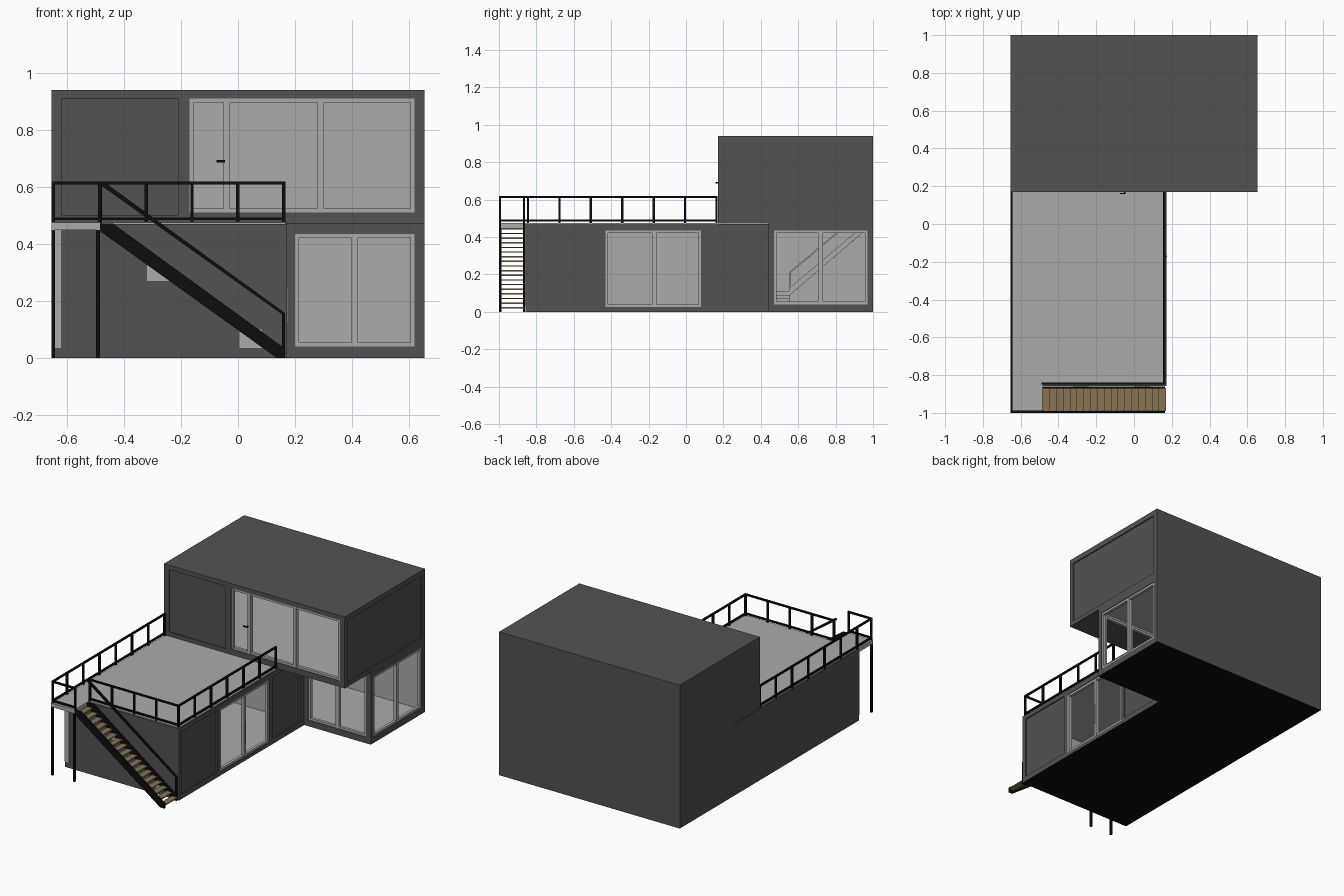
import bpy, bmesh
from mathutils import Vector

cube = bpy.data.objects.get("Cube")
if cube:
    bpy.data.objects.remove(cube, do_unlink=True)


def material(name, rgb):
    m = bpy.data.materials.new(name)
    m.use_nodes = True
    m.diffuse_color = (*rgb, 1)
    bsdf = next(n for n in m.node_tree.nodes if n.type == 'BSDF_PRINCIPLED')
    bsdf.inputs["Base Color"].default_value = (*rgb, 1)
    return m


DARK = material("dark grey cladding", (0.085, 0.085, 0.085))
LIGHT = material("light grey", (0.41, 0.41, 0.41))
BLACK = material("black steel", (0.004, 0.004, 0.004))
WOOD = material("brown wood", (0.24, 0.175, 0.09))


def finish(name, bm, mats):
    bmesh.ops.recalc_face_normals(bm, faces=bm.faces)
    me = bpy.data.meshes.new(name)
    bm.to_mesh(me)
    bm.free()
    for m in mats:
        me.materials.append(m)
    ob = bpy.data.objects.new(name, me)
    bpy.context.scene.collection.objects.link(ob)
    return ob


def add_box(bm, lo, hi):
    lo, hi = Vector(lo), Vector(hi)
    new = bmesh.ops.create_cube(bm, size=1)["verts"]
    for v in new:
        v.co = (lo + hi) / 2 + v.co * (hi - lo)


def boxes(name, spans, mat):
    bm = bmesh.new()
    for lo, hi in spans:
        add_box(bm, lo, hi)
    return finish(name, bm, [mat])


def prism(name, pts, along, a, b, mat):
    """Extrude a side profile along the x or y axis."""
    place = (lambda p, d: (d, *p)) if along == 'x' else (lambda p, d: (p[0], d, p[1]))
    bm = bmesh.new()
    face = bm.faces.new([bm.verts.new(place(p, a)) for p in pts])
    new = bmesh.ops.extrude_face_region(bm, geom=[face])["geom"]
    shift = Vector((b - a, 0, 0) if along == 'x' else (0, b - a, 0))
    bmesh.ops.translate(bm, vec=shift, verts=[g for g in new if isinstance(g, bmesh.types.BMVert)])
    return finish(name, bm, [mat])


def on_wall(side, plane, u0, u1, z0, z1, d0, d1):
    """Box on a front (-y) or left (+x) wall, from depth d0 to d1 behind it."""
    if side == 'front':
        return (u0, plane + d0, z0), (u1, plane + d1, z1)
    return (plane - d1, u0, z0), (plane - d0, u1, z1)


def container(name, lo, hi, cuts, t=0.025):
    """Hollow box with cut openings and shallow recesses, lined in light grey."""
    ilo, ihi = Vector(lo) + Vector((t, t, t)), Vector(hi) - Vector((t, t, t))
    ob = boxes(name, [(lo, hi)], DARK)
    helpers = [boxes("cutter", [c], DARK) for c in [(ilo, ihi)] + cuts]
    for h in helpers:
        h.hide_render = True
        mod = ob.modifiers.new("cut", 'BOOLEAN')
        mod.operation, mod.solver, mod.object = 'DIFFERENCE', 'EXACT', h
    bpy.context.view_layer.update()
    dg = bpy.context.evaluated_depsgraph_get()
    me = bpy.data.meshes.new_from_object(ob.evaluated_get(dg))
    ob.modifiers.clear()
    ob.data = me
    for h in helpers:
        bpy.data.objects.remove(h, do_unlink=True)
    me.materials.clear()
    for m in (DARK, LIGHT, BLACK):
        me.materials.append(m)
    e = 0.001
    for p in me.polygons:
        c = p.center
        inside = all(ilo[i] - e < c[i] < ihi[i] + e for i in range(3))
        p.material_index = 1 if inside else 2 if c.z < e else 0
    return ob


def window(name, side, plane, u0, u1, z0, z1, mullions, w=0.014):
    """Frame bars set just inside an opening."""
    cols = [(u0, u0 + w), (u1 - w, u1)] + [(m - w * .8, m + w * .8) for m in mullions]
    spans = [on_wall(side, plane, a, b, z0, z1, 0.003, 0.024) for a, b in cols]
    spans += [on_wall(side, plane, u0, u1, a, b, 0.004, 0.023)
              for a, b in ((z0, z0 + w), (z1 - w, z1))]
    boxes(name, spans, LIGHT)


L, R, A, F, D = -0.655, 0.655, 0.172, -0.857, 0.472   # main planes
MID, UP = 0.44, 0.17

# Openings: name, wall, plane, extent, mullions
upper_win = ('front', UP, -0.17, 0.62, 0.51, 0.91)
room_front = ('front', MID, 0.2, 0.62, 0.04, 0.435)
room_side = ('left', R, 0.47, 0.97, 0.04, 0.435)
long_side = ('left', A, -0.43, 0.08, 0.025, 0.435)


def hole(o):
    return on_wall(*o, -0.05, 0.06)


def recess(*o):
    return on_wall(*o, -0.05, 0.008)


# The three container bodies
container("upper_container", (L, UP, D), (R, 1, 0.94),
          [hole(upper_win), recess('front', UP, -0.62, -0.21, 0.5, 0.91),
           recess('left', R, 0.2, 0.965, 0.5, 0.905)])
container("lower_back_container", (L, MID, 0), (R, 1, D), [hole(room_front), hole(room_side)])
container("lower_long_container", (L, F, 0), (A, MID, D - 0.003),
          [hole(long_side), recess('left', A, -0.83, -0.46, 0.035, 0.44),
           recess('left', A, 0.11, 0.4, 0.035, 0.44)])

# Window frames
window("upper_window_frame", *upper_win, [-0.04, 0.29])
window("room_front_window_frame", *room_front, [0.41])
window("room_side_window_frame", *room_side, [0.72])
window("long_side_window_frame", *long_side, [-0.17])

# Door handles
boxes("upper_door_handle", [((-0.075, 0.158, 0.686), (-0.045, 0.164, 0.694)),
                            ((-0.053, 0.158, 0.686), (-0.045, 0.178, 0.694))], BLACK)
boxes("side_door_handle", [((A - 0.004, -0.176, 0.12), (A + 0.003, -0.168, 0.25))], LIGHT)

# Light patches on the end wall
boxes("end_wall_plates", [((x0, F - 0.003, z0), (x1, F + 0.001, z1)) for x0, x1, z0, z1 in
                          ((L, -0.622, 0.035, 0.45), (-0.32, -0.24, 0.27, 0.33),
                           (0.005, 0.085, 0.035, 0.1))], LIGHT)

# Roof deck and stair landing
boxes("roof_deck", [((L + 0.005, F + 0.006, D - 0.01), (A - 0.005, UP, D + 0.002))], LIGHT)
boxes("landing", [((L, -1, 0.448), (-0.485, F + 0.007, D + 0.002))], LIGHT)
boxes("landing_legs", [((x, -1, 0), (x + 0.013, -0.987, 0.45)) for x in (L, -0.498)], BLACK)

# Railings: posts plus a top and a bottom rail
W = 0.012


def railing(name, p, q, n):
    p, q = Vector(p), Vector(q)
    h = Vector((W / 2, W / 2))
    spans = []
    for i in range(n + 1):
        c = p.lerp(q, i / n)
        spans.append(((*(c - h), D - 0.005), (*(c + h), 0.618)))
    for z in (0.483, 0.608):
        spans.append(((*(p - h), z), (*(q + h), z + 0.01)))
    boxes(name, spans, BLACK)


xl, xr, yf, yo = L + 0.007, A - 0.012, F + 0.012, -0.994
railing("left_railing", (xr, yf), (xr, UP - 0.007), 6)
railing("right_railing", (xl, yf), (xl, UP - 0.007), 6)
railing("front_railing", (-0.483, yf), (xr, yf), 4)
railing("landing_side_railing", (xl, yo), (xl, yf), 1)
railing("landing_front_railing", (xl, yo), (-0.485, yo), 1)

# Outside stair
stringer = [(-0.485, D), (-0.44, D), (0.165, 0.032), (0.165, 0), (0.135, 0), (-0.485, 0.445)]
for name, y in (("outer_stringer", -1), ("inner_stringer", F - 0.014)):
    prism(name, stringer, 'y', y, y + 0.011, BLACK)
rail = [(-0.485, 0.618), (-0.472, 0.618), (0.165, 0.157), (0.165, 0.145), (-0.485, 0.608)]
prism("stair_handrail", rail, 'y', F - 0.014, F - 0.003, BLACK)
boxes("stair_post", [((0.154, F - 0.014, 0), (0.165, F - 0.003, 0.152))], BLACK)
steps, run = 18, 0.65
treads = []
for i in range(steps):
    x, z = -0.485 + run * i / steps, D * (1 - (i + 1) / (steps + 1))
    treads.append(((x, -0.99, z - 0.007), (x + run / steps + 0.004, F - 0.012, z)))
boxes("stair_treads", treads, WOOD)

# Inside stair with a short starting flight
boxes("inner_first_steps", [((-0.5, 0.475, 0.025), (-0.3 - 0.03 * i, 0.555, 0.05 + 0.02 * i))
                            for i in range(4)], LIGHT)
for x in (-0.5, -0.4):
    prism("inner_stair_stringer", [(0.55, 0.085), (0.55, 0.125), (0.93, 0.445), (0.97, 0.445)],
          'x', x, x + 0.01, LIGHT)
boxes("inner_treads", [((-0.5, 0.56 + 0.033 * i, 0.12 + 0.028 * i),
                        (-0.39, 0.595 + 0.033 * i, 0.126 + 0.028 * i)) for i in range(11)], LIGHT)
prism("inner_handrail", [(0.555, 0.205), (0.555, 0.215), (0.83, 0.445), (0.842, 0.445)],
      'x', -0.4, -0.39, LIGHT)
boxes("inner_stair_post", [((-0.4, 0.553, 0.1), (-0.39, 0.561, 0.21))], LIGHT)
